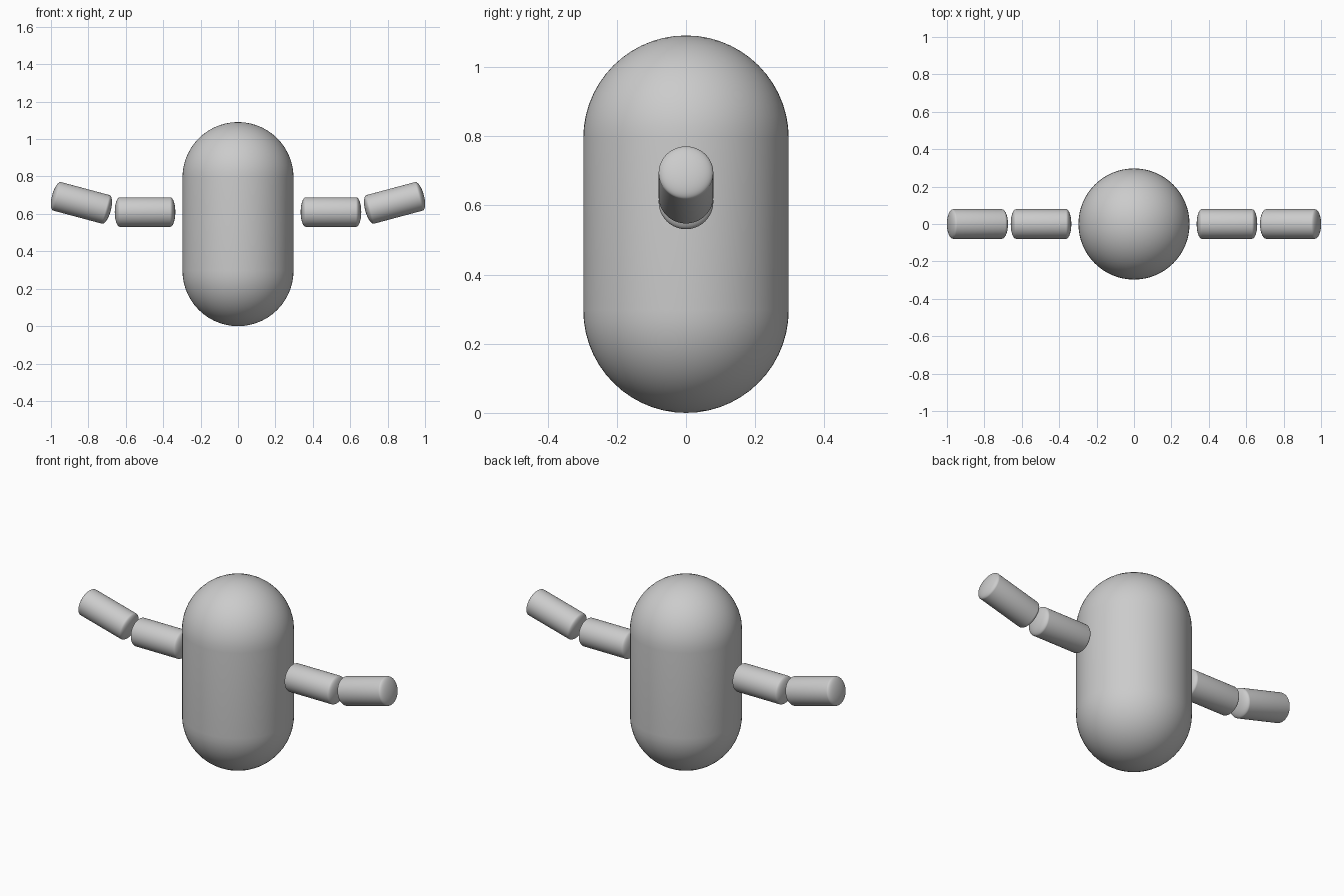
import bpy, bmesh
from math import sin, cos, pi, radians
from mathutils import Matrix

if "Cube" in bpy.data.objects:
    bpy.data.objects.remove(bpy.data.objects["Cube"])


def capsule(name, radius, half, dome, loc, tilt=0.0, segs=64, rings=14):
    """Straight tube with elliptical domed ends, revolved around local z."""
    arc = [i / rings * pi / 2 for i in range(rings + 1)]
    prof = [(radius * sin(a), half + dome * cos(a)) for a in arc]
    prof += [(r, -z) for r, z in reversed(prof)]
    bm = bmesh.new()
    verts = [bm.verts.new((r, 0, z)) for r, z in prof]
    edges = [bm.edges.new(p) for p in zip(verts, verts[1:])]
    bmesh.ops.spin(bm, geom=verts + edges, cent=(0, 0, 0), axis=(0, 0, 1),
                   angle=2 * pi, steps=segs)
    bmesh.ops.remove_doubles(bm, verts=bm.verts, dist=1e-5)
    bmesh.ops.recalc_face_normals(bm, faces=bm.faces)
    for f in bm.faces:
        f.smooth = True
    me = bpy.data.meshes.new(name)
    bm.transform(Matrix.Translation(loc) @ Matrix.Rotation(tilt, 4, 'Y'))
    bm.to_mesh(me)
    bm.free()
    ob = bpy.data.objects.new(name, me)
    bpy.context.collection.objects.link(ob)
    return ob


# Body
R, H = 0.297, 1.091
capsule("body", R, H / 2 - R, R, (0, 0, H / 2))

# Arms: level upper segment, forearm raised 15 degrees
for side, s in (("left", -1), ("right", 1)):
    capsule(side + "_upper_arm", 0.079, 0.134, 0.028,
            (s * 0.497, 0, 0.61), radians(90))
    capsule(side + "_forearm", 0.079, 0.134, 0.028,
            (s * 0.837, 0, 0.659), s * radians(75))
